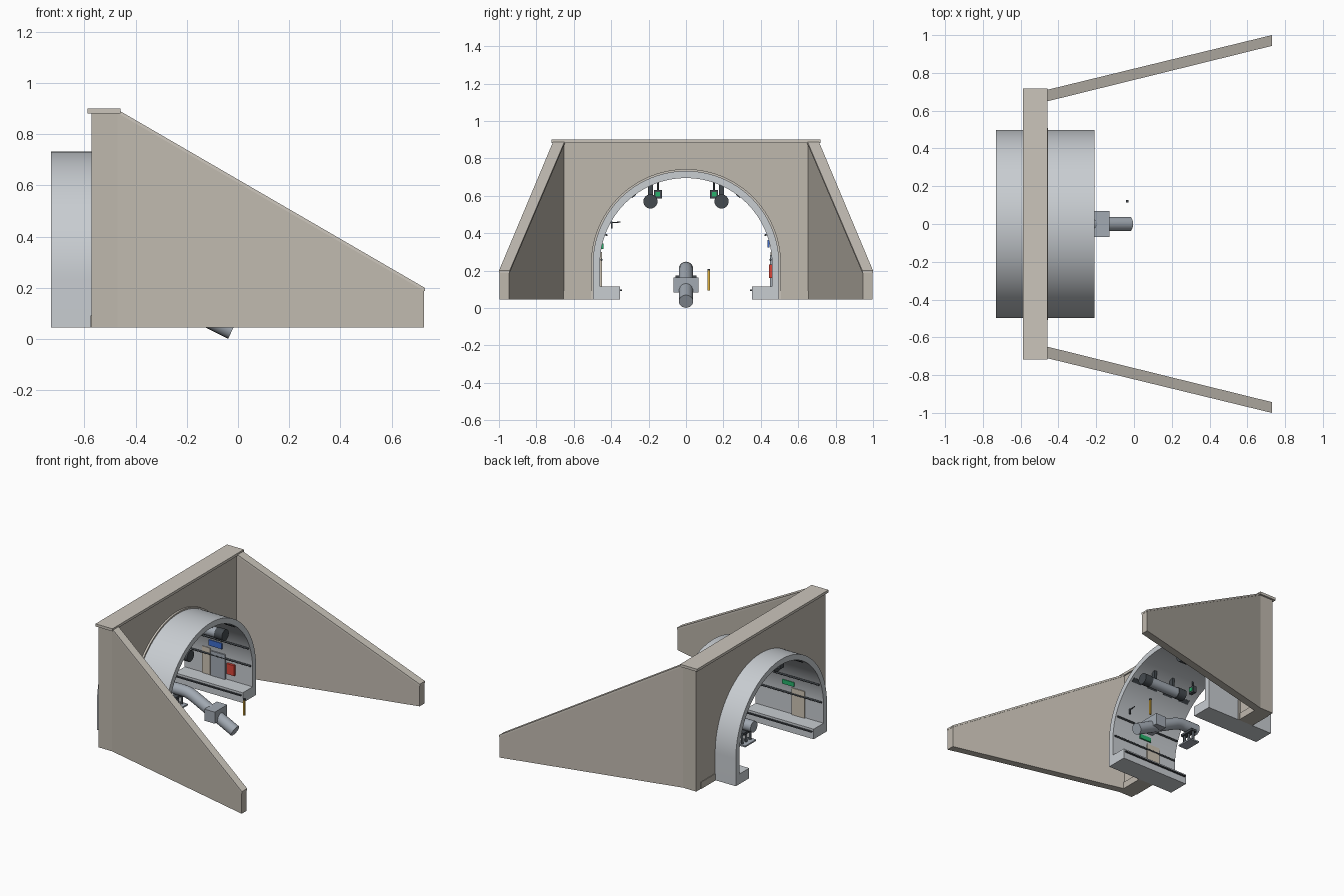
import bpy, bmesh, math
from mathutils import Vector

if "Cube" in bpy.data.objects:
    bpy.data.objects.remove(bpy.data.objects["Cube"])

def mat(name, c):
    m = bpy.data.materials.new(name)
    m.diffuse_color = (*c, 1)
    m.use_nodes = True
    m.node_tree.nodes["Principled BSDF"].inputs["Base Color"].default_value = m.diffuse_color
    return m

CONC = mat("concrete", (0.52, 0.48, 0.42))
COPE = mat("coping_stone", (0.60, 0.56, 0.50))
LINING = mat("lining_grey", (0.58, 0.61, 0.64))
STEEL = mat("steel", (0.36, 0.40, 0.45))
DARK = mat("dark_metal", (0.06, 0.07, 0.08))
RED = mat("red", (0.7, 0.06, 0.04))
GREEN = mat("green", (0.02, 0.45, 0.15))
BLUE = mat("blue", (0.05, 0.15, 0.6))
AMBER = mat("amber", (0.75, 0.45, 0.05))
BEIGE = mat("beige", (0.62, 0.56, 0.46))

def finish(name, bm, m, smooth=False):
    bmesh.ops.recalc_face_normals(bm, faces=bm.faces)
    me = bpy.data.meshes.new(name)
    bm.to_mesh(me)
    bm.free()
    ob = bpy.data.objects.new(name, me)
    bpy.context.collection.objects.link(ob)
    me.materials.append(m)
    if smooth:
        bpy.ops.object.select_all(action='DESELECT')
        ob.select_set(True)
        bpy.context.view_layer.objects.active = ob
        bpy.ops.object.shade_smooth_by_angle(angle=math.radians(30))
    return ob

def loft(name, a, b, m, smooth=False):
    """Solid between two matching outlines."""
    bm = bmesh.new()
    va, vb = [bm.verts.new(p) for p in a], [bm.verts.new(p) for p in b]
    n = len(a)
    bm.faces.new(va)
    bm.faces.new(vb)
    for i in range(n):
        bm.faces.new((va[i], va[(i + 1) % n], vb[(i + 1) % n], vb[i]))
    return finish(name, bm, m, smooth)

def prism(name, pts, x0, x1, m, smooth=False):
    return loft(name, [(x0, *p) for p in pts], [(x1, *p) for p in pts], m, smooth)

def box(name, x, y, z, m):
    """Box from (min, max) ranges."""
    y0, y1 = sorted(y)
    return prism(name, [(y0, z[0]), (y1, z[0]), (y1, z[1]), (y0, z[1])], x[0], x[1], m)

def rod(name, p, q, r, m, seg=32):
    p, q = Vector(p), Vector(q)
    rot = (q - p).to_track_quat('Z', 'Y')
    ring = [rot @ Vector((r * math.cos(t), r * math.sin(t), 0))
            for t in (2 * math.pi * i / seg for i in range(seg))]
    return loft(name, [p + v for v in ring], [q + v for v in ring], m, True)

BASE, CZ = 0.045, 0.235

def arch(r, n=64):
    """Horseshoe outline from the +y foot to the -y foot."""
    arc = [(r * math.cos(math.pi * i / n), CZ + r * math.sin(math.pi * i / n)) for i in range(n + 1)]
    return [(r, BASE)] + arc + [(-r, BASE)]

def arch_ring(name, ro, ri, x0, x1, m):
    bm = bmesh.new()
    rings = [[bm.verts.new((x, *p)) for p in arch(r)] for x, r in ((x0, ro), (x1, ro), (x1, ri), (x0, ri))]
    for k in range(4):
        a, b = rings[k], rings[(k + 1) % 4]
        for i in range(len(a) - 1):
            bm.faces.new((a[i], a[i + 1], b[i + 1], b[i]))
    for i in (0, -1):
        bm.faces.new([r[i] for r in rings])
    return finish(name, bm, m, True)

# Tunnel lining and portal trim
arch_ring("tunnel_lining", 0.498, 0.46, -0.73, -0.21, LINING)
arch_ring("portal_trim", 0.508, 0.49, -0.48, -0.455, COPE)

# Headwall with arched opening, coping
hw = [(-0.705, BASE), (-0.705, 0.885), (0.705, 0.885), (0.705, BASE)]
prism("headwall", hw + arch(0.496), -0.572, -0.468, CONC)
box("headwall_coping", (-0.587, -0.458), (-0.718, 0.718), (0.882, 0.9), COPE)

for s, side in ((1, "left"), (-1, "right")):
    # Plinth, wing wall and its sloping coping
    box(f"plinth_{side}", (-0.576, -0.462), (0.5 * s, 0.66 * s), (BASE, 0.092), CONC)
    def section(x, y0, y1, z0, z1):
        return [(x, y0 * s, z0), (x, y1 * s, z0), (x, y1 * s, z1), (x, y0 * s, z1)]
    loft(f"wing_wall_{side}", section(-0.47, 0.652, 0.705, BASE, 0.884),
         section(0.727, 0.946, 0.998, BASE, 0.19), CONC)
    loft(f"wing_coping_{side}", section(-0.465, 0.648, 0.709, 0.88, 0.893),
         section(0.73, 0.943, 1.0, 0.187, 0.2), COPE)

    # Raised walkway with edge rail
    box(f"walkway_{side}", (-0.73, -0.21), (0.352 * s, 0.47 * s), (BASE, 0.115), LINING)
    box(f"walkway_edge_{side}", (-0.72, -0.22), (0.341 * s, 0.353 * s), (0.092, 0.1), DARK)

    # Wall conduits and strip lamps
    for k, a in enumerate((3, 20)):
        y, z = 0.453 * math.cos(math.radians(a)), CZ + 0.453 * math.sin(math.radians(a))
        rod(f"conduit_{side}_{k}", (-0.72, y * s, z), (-0.22, y * s, z), 0.006, DARK, 12)
    for k in range(4):
        x = -0.69 + k * 0.13
        c = [(0.265, 0.607), (0.288, 0.588), (0.298, 0.600), (0.275, 0.619)]
        prism(f"strip_lamp_{side}_{k}", [(y * s, z) for y, z in c], x, x + 0.075, DARK)

    # Jet fan: body, silencer ends, hangers
    y = 0.19 * s
    rod(f"jet_fan_body_{side}", (-0.53, y, 0.57), (-0.28, y, 0.57), 0.034, STEEL)
    for k, x in enumerate((-0.57, -0.29)):
        rod(f"fan_silencer_{side}_{k}", (x, y, 0.57), (x + 0.06, y, 0.57), 0.038, DARK)
    for k, x in enumerate((-0.49, -0.34)):
        box(f"fan_hanger_{side}_{k}", (x, x + 0.02), (y - 0.013, y + 0.013), (0.6, 0.66), DARK)

    # Lane signal
    y = 0.15 * s
    box(f"signal_case_{side}", (-0.63, -0.605), (y - 0.022, y + 0.022), (0.586, 0.632), DARK)
    box(f"signal_face_{side}", (-0.606, -0.602), (y - 0.012, y + 0.012), (0.597, 0.621), GREEN)
    rod(f"signal_stem_{side}", (-0.617, y, 0.63), (-0.617, y, 0.675), 0.005, DARK, 12)

# Wall equipment
box("service_door", (-0.525, -0.415), (0.448, 0.462), (0.115, 0.285), STEEL)
box("door_surround", (-0.59, -0.53), (0.452, 0.462), (0.115, 0.30), BEIGE)
box("blue_sign", (-0.53, -0.43), (0.436, 0.446), (0.325, 0.365), BLUE)
box("hydrant_cabinet", (-0.40, -0.34), (0.444, 0.462), (0.16, 0.232), RED)
box("escape_door", (-0.59, -0.49), (-0.462, -0.45), (0.115, 0.30), BEIGE)
box("exit_sign", (-0.515, -0.425), (-0.452, -0.442), (0.315, 0.345), GREEN)
rod("camera_arm", (-0.3, -0.41, 0.455), (-0.3, -0.35, 0.46), 0.003, DARK, 8)
box("camera_mount", (-0.305, -0.295), (-0.402, -0.392), (0.425, 0.462), DARK)

# Drain pipe: level run, bend, sloping run through a junction box
cu = bpy.data.curves.new("drain_pipe", 'CURVE')
cu.dimensions = '3D'
cu.bevel_depth, cu.bevel_resolution, cu.use_fill_caps = 0.038, 8, True
path = [(-0.52, 0.21), (-0.41, 0.21), (-0.385, 0.208), (-0.36, 0.201), (-0.335, 0.191), (-0.022, 0.0355)]
sp = cu.splines.new('POLY')
sp.points.add(len(path) - 1)
for pt, (x, z) in zip(sp.points, path):
    pt.co = (x, 0, z, 1)
pipe = bpy.data.objects.new("drain_pipe", cu)
bpy.context.collection.objects.link(pipe)
cu.materials.append(STEEL)
bpy.ops.object.select_all(action='DESELECT')
pipe.select_set(True)
bpy.context.view_layer.objects.active = pipe
bpy.ops.object.convert(target='MESH')
bpy.ops.object.shade_smooth_by_angle(angle=math.radians(40))
box("junction_box", (-0.21, -0.13), (-0.068, 0.068), (0.083, 0.163), STEEL)

# Pipe support
box("support_plate", (-0.495, -0.425), (-0.06, 0.06), (0.083, 0.093), STEEL)
for k, y in enumerate((-0.042, 0, 0.042)):
    rod(f"support_leg_{k}", (-0.46, y, 0.09), (-0.46, y, 0.172), 0.009, DARK, 16)
box("support_saddle", (-0.48, -0.44), (-0.055, 0.055), (0.158, 0.174), DARK)

# Marker post
box("marker_post", (-0.042, -0.03), (0.115, 0.127), (0.095, 0.2), AMBER)
box("marker_cap", (-0.043, -0.029), (0.114, 0.128), (0.2, 0.21), DARK)
